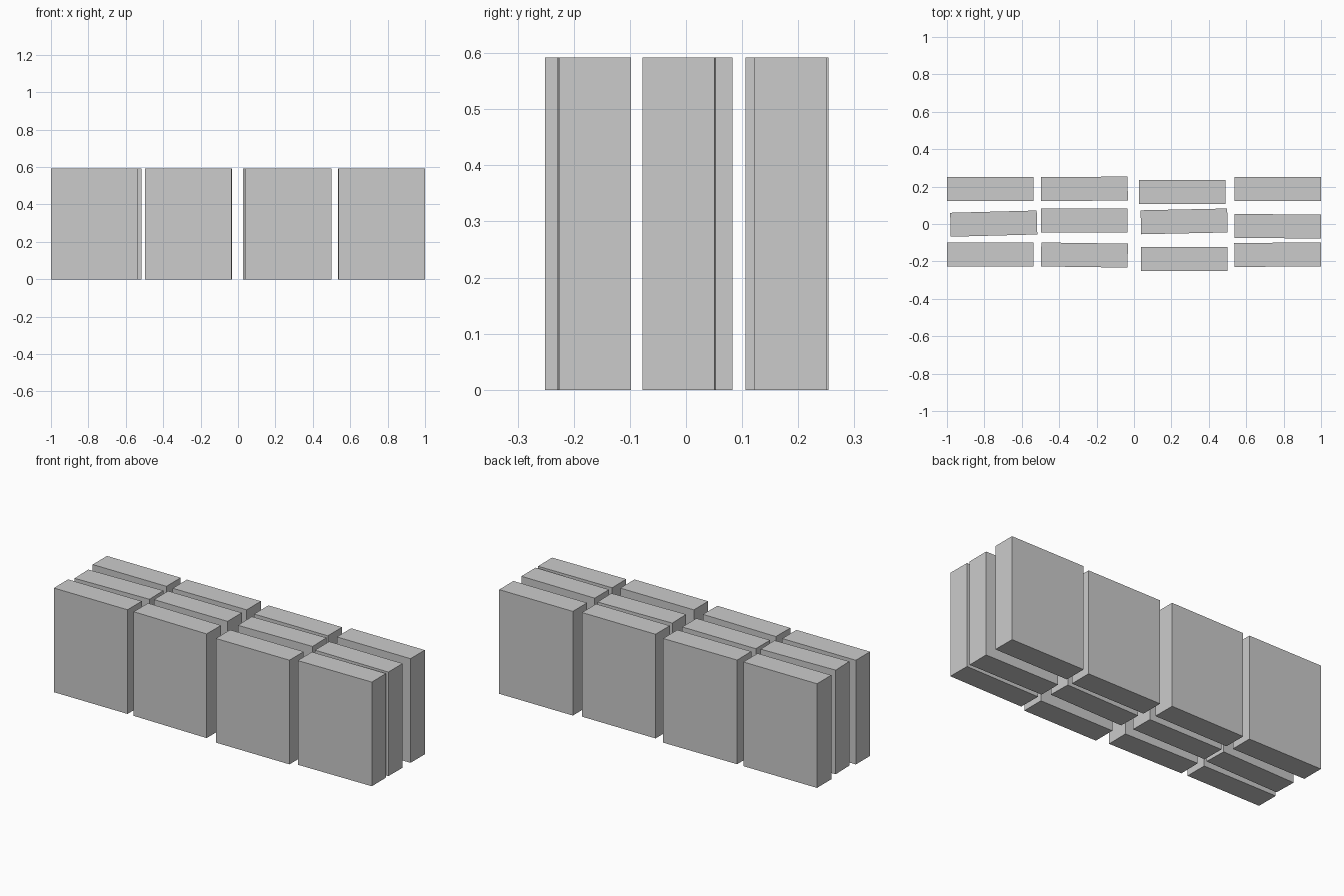
import bpy
from math import radians

cube = bpy.data.objects.get("Cube")
if cube:
    bpy.data.objects.remove(cube, do_unlink=True)

# Plain grey for every slab
GREY = (0.6, 0.6, 0.6, 1.0)
grey = bpy.data.materials.new("plain grey")
grey.use_nodes = True
grey.diffuse_color = GREY
grey.node_tree.nodes["Principled BSDF"].inputs["Base Color"].default_value = GREY

WIDTH, DEPTH, HEIGHT = 0.463, 0.128, 0.592


def slab(name, x, y, turn):
    """Upright slab standing on the ground, turned about z by degrees."""
    bpy.ops.mesh.primitive_cube_add(size=1, location=(x, y, HEIGHT / 2))
    obj = bpy.context.object
    obj.name = name
    obj.scale = (WIDTH, DEPTH, HEIGHT)
    obj.rotation_euler.z = radians(turn)
    obj.data.materials.append(grey)


# Three loose rows of four slabs: x, y, turn
rows = {
    "front": [(-0.768, -0.162, 0), (-0.265, -0.166, -0.8),
              (0.268, -0.187, 0), (0.768, -0.164, 0.5)],
    "middle": [(-0.75, 0.002, 1.5), (-0.265, 0.018, 0),
               (0.268, 0.014, 1.2), (0.768, -0.012, -0.3)],
    "back": [(-0.768, 0.187, 0), (-0.265, 0.188, 0.4),
             (0.259, 0.17, 0), (0.768, 0.186, 0)],
}
for row, places in rows.items():
    for number, (x, y, turn) in enumerate(places, 1):
        slab(f"{row}_slab_{number}", x, y, turn)
